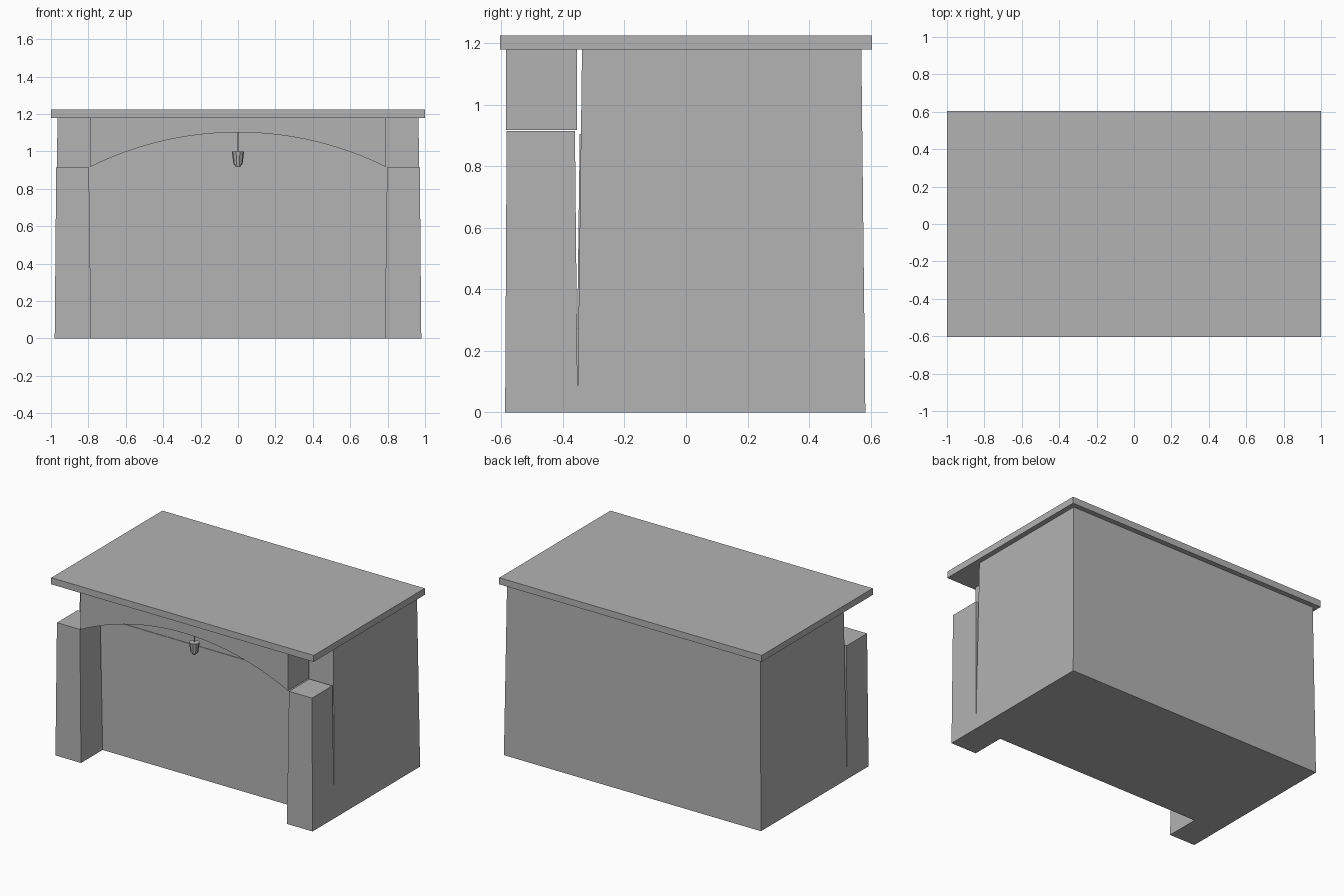
import bpy
import math

if "Cube" in bpy.data.objects:
    bpy.data.objects.remove(bpy.data.objects["Cube"])

grey = bpy.data.materials.new("plain_grey")
grey.use_nodes = True
colour = (0.45, 0.45, 0.45, 1)
grey.diffuse_color = colour
grey.node_tree.nodes["Principled BSDF"].inputs["Base Color"].default_value = colour


def make_mesh(name, verts, faces):
    mesh = bpy.data.meshes.new(name)
    mesh.from_pydata(verts, [], faces)
    mesh.materials.append(grey)
    obj = bpy.data.objects.new(name, mesh)
    bpy.context.collection.objects.link(obj)
    return obj


def loft(name, lower, upper):
    """Closed solid between two matching rings of points."""
    n = len(lower)
    sides = [(i, (i + 1) % n, n + (i + 1) % n, n + i) for i in range(n)]
    caps = [tuple(reversed(range(n))), tuple(range(n, 2 * n))]
    return make_mesh(name, lower + upper, sides + caps)


def rect(x0, x1, y0, y1, z):
    return [(x0, y0, z), (x1, y0, z), (x1, y1, z), (x0, y1, z)]


def ring(radius, z, sides, y):
    return [(radius * math.cos(math.tau * i / sides),
             y + radius * math.sin(math.tau * i / sides), z) for i in range(sides)]


# Tapered main body and flat roof slab
BASE_FRONT, TOP_FRONT, EAVES = -0.353, -0.338, 1.18
loft("main_body", rect(-0.98, 0.98, BASE_FRONT, 0.583, 0),
     rect(-0.965, 0.965, TOP_FRONT, 0.57, EAVES))
loft("roof_slab", rect(-1, 1, -0.605, 0.605, EAVES),
     rect(-1, 1, -0.605, 0.605, 1.225))


# Thin door panel lying on the sloping front wall
def wall_y(z):
    return BASE_FRONT + (TOP_FRONT - BASE_FRONT) * z / EAVES


loft("door_panel",
     *[rect(-0.77, 0.77, wall_y(z) - 0.004, wall_y(z) + 0.003, z)
       for z in (0.012, 0.905)])

# Tapered front pillars, mirrored
pillar = loft("front_pillars", rect(0.785, 0.98, -0.588, -0.352, 0),
              rect(0.797, 0.972, -0.583, -0.361, 0.915))
mirror = pillar.modifiers.new("Mirror", "MIRROR")
mirror.use_axis[0] = True

# Arched beam: one quad strip swept from front to back
SPAN, SPRING, RISE, STEPS = 0.79, 0.917, 0.185, 32
radius = (SPAN ** 2 + RISE ** 2) / (2 * RISE)
half_angle = math.asin(SPAN / radius)
verts, faces = [], []
for i in range(STEPS + 1):
    a = half_angle * (2 * i / STEPS - 1)
    x = radius * math.sin(a)
    z = SPRING + RISE - radius * (1 - math.cos(a))
    verts += [(x, -0.585, z), (x, -0.585, EAVES), (x, -0.355, EAVES), (x, -0.355, z)]
for i in range(STEPS):
    for j in range(4):
        k = (j + 1) % 4
        faces.append((4 * i + j, 4 * i + 4 + j, 4 * i + 4 + k, 4 * i + k))
faces += [(0, 1, 2, 3), tuple(4 * STEPS + j for j in (3, 2, 1, 0))]
beam = make_mesh("arched_beam", verts, faces)
beam.data.flip_normals()

# Lantern hanging from the middle of the arch
LAMP_Y = -0.475
for name, r0, z0, r1, z1, sides in (
        ("lantern_cord", 0.003, 0.995, 0.003, 1.11, 6),
        ("lantern_shade", 0.024, 0.93, 0.033, 1.0, 10),
        ("lantern_bulb", 0.013, 0.918, 0.019, 0.932, 10)):
    loft(name, ring(r0, z0, sides, LAMP_Y), ring(r1, z1, sides, LAMP_Y))

# Consistent outward normals
import bmesh
for obj in bpy.context.collection.objects:
    if obj.type == "MESH" and grey.name in obj.data.materials:
        bm = bmesh.new()
        bm.from_mesh(obj.data)
        bmesh.ops.recalc_face_normals(bm, faces=bm.faces)
        bm.to_mesh(obj.data)
        bm.free()
